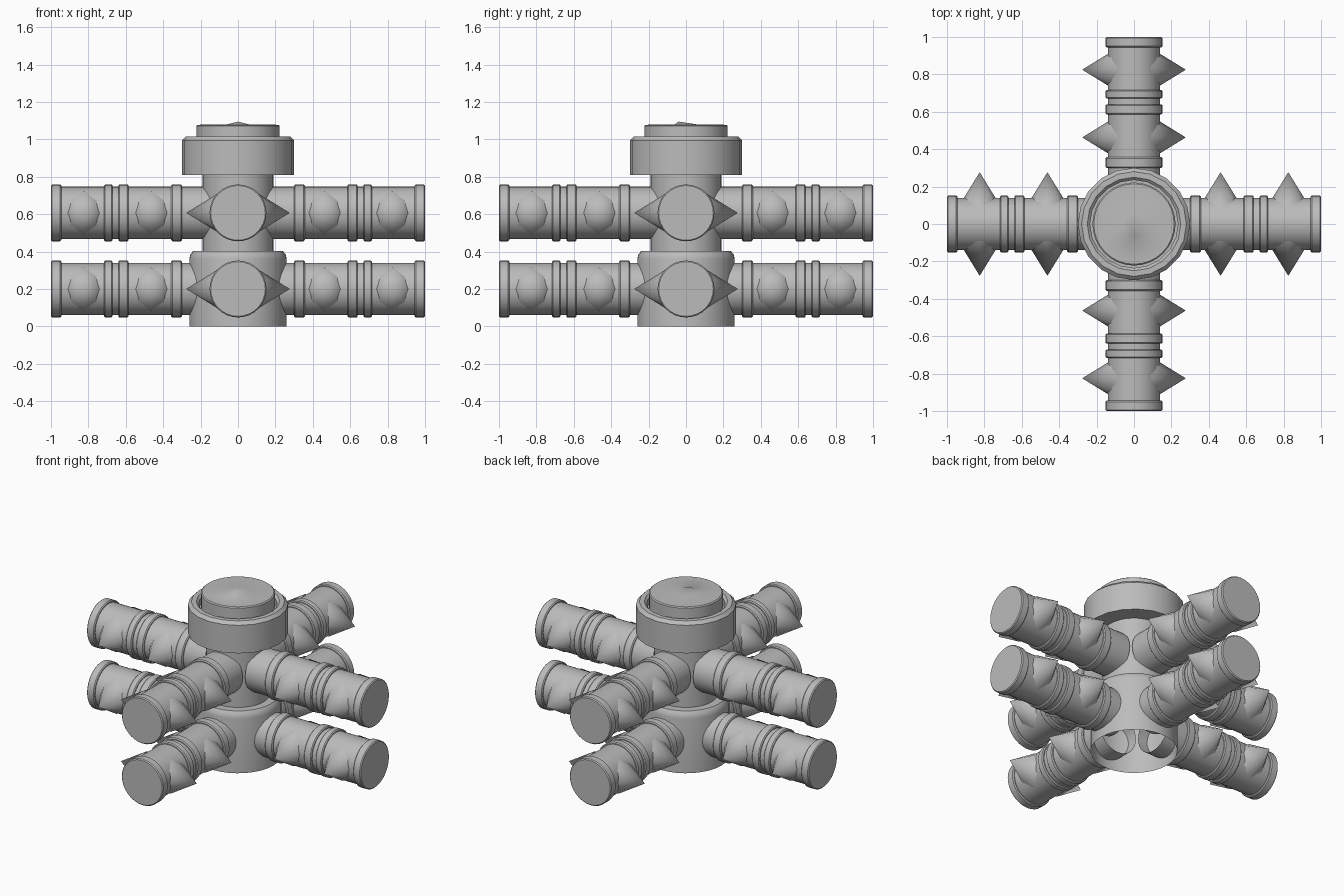
import bpy, bmesh, math
from mathutils import Matrix

cube = bpy.data.objects.get("Cube")
if cube:
    bpy.data.objects.remove(cube, do_unlink=True)

grey = bpy.data.materials.new("plain grey")
grey.use_nodes = True
COLOUR = (0.5, 0.5, 0.5, 1)
grey.diffuse_color = COLOUR
grey.node_tree.nodes["Principled BSDF"].inputs["Base Color"].default_value = COLOUR


def finish(name, bm, angle=35):
    bmesh.ops.remove_doubles(bm, verts=bm.verts, dist=0.0001)
    bmesh.ops.recalc_face_normals(bm, faces=bm.faces)
    mesh = bpy.data.meshes.new(name)
    bm.to_mesh(mesh)
    bm.free()
    mesh.materials.append(grey)
    obj = bpy.data.objects.new(name, mesh)
    bpy.context.collection.objects.link(obj)
    bpy.ops.object.select_all(action="DESELECT")
    obj.select_set(True)
    bpy.context.view_layer.objects.active = obj
    bpy.ops.object.shade_smooth_by_angle(angle=math.radians(angle))
    return obj


def lathe(bm, profile, segments, matrix=Matrix()):
    """Spin (radius, height) points around z, then place the result."""
    verts = [bm.verts.new((r, 0, z)) for r, z in profile]
    edges = [bm.edges.new(pair) for pair in zip(verts, verts[1:])]
    geom = bmesh.ops.spin(bm, geom=verts + edges, cent=(0, 0, 0), axis=(0, 0, 1),
                          angle=2 * math.pi, steps=segments, use_merge=True)
    made = set(verts) | {v for e in edges for f in e.link_faces for v in f.verts}
    # collect everything connected to the profile
    stack = list(made)
    while stack:
        for e in stack.pop().link_edges:
            for v in e.verts:
                if v not in made:
                    made.add(v)
                    stack.append(v)
    bmesh.ops.transform(bm, matrix=matrix, verts=list(made))


def lathe_part(name, profile, segments):
    bm = bmesh.new()
    lathe(bm, profile, segments)
    return finish(name, bm)


# Central hub: open base, column, cap with a recess, and the plug inside it
lathe_part("base", [(0.26, 0), (0.26, 0.36), (0.255, 0.385), (0.24, 0.402), (0.18, 0.402)], 32)
lathe_part("column", [(0.19, 0.39), (0.19, 0.83)], 32)
lathe_part("cap", [(0.18, 0.81), (0.3, 0.81), (0.3, 0.995), (0.28, 1.015), (0.25, 1.015),
                   (0.235, 1.0), (0.235, 0.96), (0, 0.96)], 20)
plug = lathe_part("plug", [(0.222, 0.95), (0.222, 1.072), (0.215, 1.078),
                           (0.06, 1.08), (0, 1.095)], 32)
for v in plug.data.vertices:
    if v.co.z > 1.09:
        v.co.y -= 0.04

# Arm pipe and its raised collars, as one profile along the arm
PIPE, COLLAR, BEVEL = 0.14, 0.152, 0.006
pipe_profile = [(PIPE, 0.15)]
for start, end in [(0.3, 0.357), (0.585, 0.64), (0.67, 0.716), (0.945, 1.0)]:
    pipe_profile += [(PIPE, start), (COLLAR - BEVEL, start), (COLLAR, start + BEVEL),
                     (COLLAR, end - BEVEL), (COLLAR - BEVEL, end)]
    if end < 1:
        pipe_profile.append((PIPE, end))
pipe_profile.append((0, 1.0))

along_x = Matrix.Rotation(math.pi / 2, 4, "Y")
for level, height in (("lower", 0.2), ("upper", 0.607)):
    for i, side in enumerate(("left", "back", "right", "front")):
        place = Matrix.Translation((0, 0, height)) @ Matrix.Rotation(i * math.pi / 2, 4, "Z")
        bm = bmesh.new()
        lathe(bm, pipe_profile, 32, place @ along_x)
        finish(f"{level}_{side}_arm", bm)

        # Two pairs of spikes on the sides of each arm
        bm = bmesh.new()
        for x in (0.463, 0.825):
            for sign in (-1, 1):
                turn = Matrix.Rotation(-sign * math.pi / 2, 4, "X")
                lathe(bm, [(0.115, 0.09), (0, 0.277)], 8,
                      place @ Matrix.Translation((x, 0, 0)) @ turn)
        finish(f"{level}_{side}_spikes", bm, 50)
